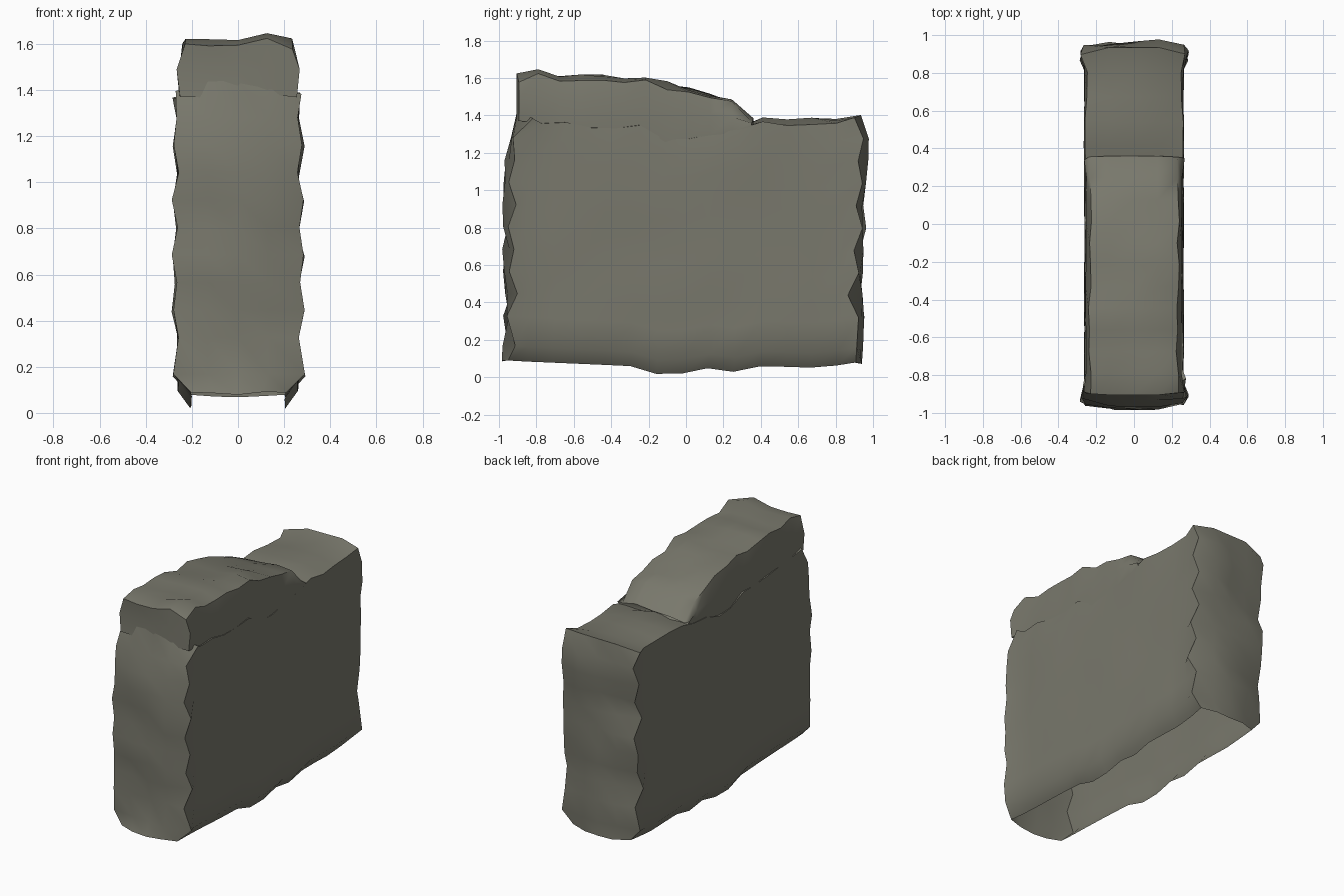
import bpy, bmesh, random
from mathutils import Vector, noise

if "Cube" in bpy.data.objects:
    bpy.data.objects.remove(bpy.data.objects["Cube"])

random.seed(7)

stone = bpy.data.materials.new("grey olive stone")
stone.diffuse_color = (0.19, 0.188, 0.15, 1)
stone.use_nodes = True
stone.node_tree.nodes["Principled BSDF"].inputs["Base Color"].default_value = stone.diffuse_color


def lerp(table, t):
    """Piecewise linear outline lookup."""
    if t <= table[0][0]:
        return table[0][1]
    for (a, va), (b, vb) in zip(table, table[1:]):
        if t <= b:
            return va + (vb - va) * (t - a) / (b - a)
    return table[-1][1]


def rock(name, n, half_width, front, back, bottom, top, chip, flare, curl=0.0, inset=0.0):
    """Hewn stone shell, open below: a gridded box fitted to outlines, edges chipped."""
    bm = bmesh.new()
    verts = {}

    def vert(key):
        if key in verts:
            return verts[key]
        u, v, w = (key[a] / n[a] for a in range(3))
        if curl and key[2] == 1:        # keep the curled bottom rim short
            w = 0.06
        y = front(w) + (back(w) - front(w)) * v
        z = bottom(y) + (top(y) - bottom(y)) * w
        ends = [key[a] in (0, n[a]) for a in range(3)]
        sx = u * 2 - 1
        side = 1 if sx > 0 else -1
        p = Vector((sx * half_width, y, z))
        # undulation over the faces
        q = p.copy()
        p.x += 0.008 * noise.noise(q * 3) * ends[0]
        if ends[1] and not ends[0]:
            p.y += (1 if v == 0 else -1) * random.uniform(-0.005, 0.04) * (0 < w < 1)
        p.z += random.uniform(-0.02, 0.015) * (ends[2] and not ends[0])
        # chipped vertical edges flare outward in a zigzag
        if ends[0] and ends[1]:
            odd = key[2] % 2
            p.x += side * flare * (random.uniform(0.6, 1) if odd else random.uniform(-0.1, 0.4))
            p.y += (1 if v == 0 else -1) * chip * random.uniform(0.2, 0.6) * (1 + odd)
        # chipped top edges
        if ends[0] and w == 1:
            p.x *= 1 - inset - random.uniform(0, 0.06)
            p.z -= random.uniform(0, 0.035)
        # main stone rises to a ridge at the front, under the cap
        if curl and w == 1 and v == 0 and not ends[0]:
            p.z += 0.04
        # bottom rim curls inward
        if curl and w == 0:
            p.x *= 1 - curl
        verts[key] = bm.verts.new(p)
        return verts[key]

    for axis in range(3):
        b, c = (axis + 1) % 3, (axis + 2) % 3
        for end in (0, n[axis]):
            if axis == 2 and end == 0:
                continue
            for i in range(n[b]):
                for j in range(n[c]):
                    quad = []
                    for di, dj in ((0, 0), (1, 0), (1, 1), (0, 1)):
                        key = [0, 0, 0]
                        key[axis], key[b], key[c] = end, i + di, j + dj
                        quad.append(vert(tuple(key)))
                    bm.faces.new(quad if end else quad[::-1])
    mesh = bpy.data.meshes.new(name)
    bm.to_mesh(mesh)
    bm.free()
    mesh.materials.append(stone)
    obj = bpy.data.objects.new(name, mesh)
    bpy.context.collection.objects.link(obj)
    bpy.ops.object.select_all(action='DESELECT')
    obj.select_set(True)
    bpy.context.view_layer.objects.active = obj
    bpy.ops.object.shade_smooth_by_angle(angle=0.9)
    return obj


# Main slab
FRONT = [(0, -0.985), (0.1, -0.985), (0.3, -0.97), (0.5, -0.98), (0.6, -1.0),
         (0.7, -0.97), (0.8, -0.985), (0.9, -0.965), (1, -0.9)]
BACK = [(0, 0.94), (0.1, 0.965), (0.3, 0.945), (0.5, 0.965), (0.7, 0.95),
        (0.86, 1.0), (1, 0.935)]
BOTTOM = [(-1, 0.09), (-0.3, 0.06), (-0.1, 0.0), (0.1, 0.05), (0.28, 0.025),
          (0.4, 0.06), (0.7, 0.05), (0.95, 0.08)]
TOP = [(-0.9, 1.40), (-0.6, 1.37), (-0.2, 1.35), (-0.1, 1.28), (0.1, 1.32),
       (0.3, 1.34), (0.38, 1.375), (0.7, 1.375), (0.93, 1.395)]
rock("main_slab", (4, 14, 11), 0.261,
     lambda w: lerp(FRONT, w), lambda w: lerp(BACK, w),
     lambda y: lerp(BOTTOM, y), lambda y: lerp(TOP, y), 0.07, 0.03, curl=0.22)

# Sloping cap stone
CAP = [(-0.9, 1.61), (-0.8, 1.635), (-0.7, 1.615), (-0.5, 1.62), (-0.2, 1.59),
       (0, 1.545), (0.2, 1.50), (0.3, 1.455), (0.37, 1.37)]
rock("cap_stone", (4, 11, 2), 0.252,
     lambda w: -0.905, lambda w: 0.36,
     lambda y: lerp(TOP, y) - 0.03, lambda y: lerp(CAP, y), 0.02, 0.015, inset=0.05)
